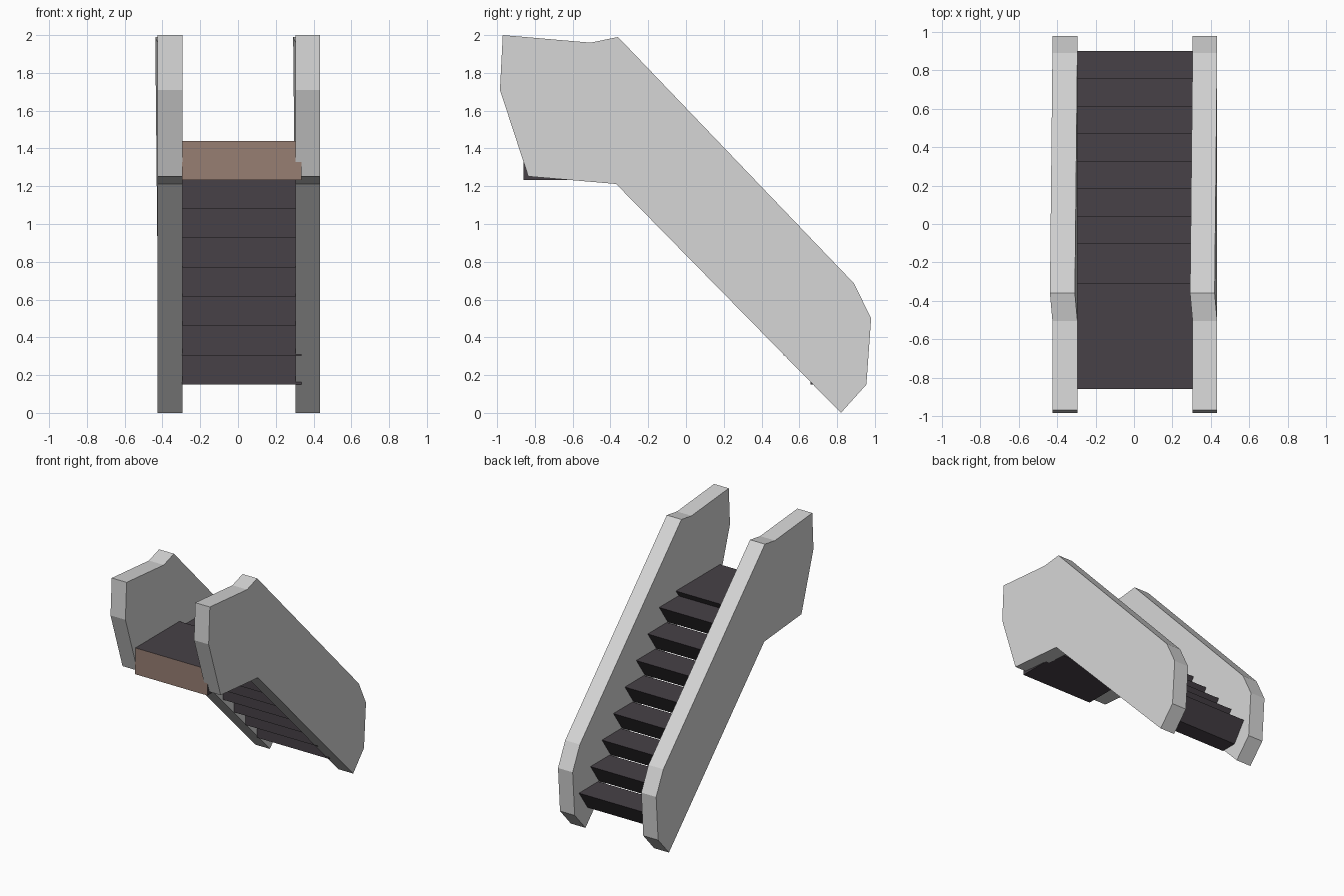
import bpy

if "Cube" in bpy.data.objects:
    bpy.data.objects.remove(bpy.data.objects["Cube"])


def material(name, rgb):
    m = bpy.data.materials.new(name)
    m.diffuse_color = (*rgb, 1)
    m.use_nodes = True
    m.node_tree.nodes["Principled BSDF"].inputs["Base Color"].default_value = m.diffuse_color
    return m


GREY = material("light_grey", (0.67, 0.67, 0.67))
DARK = material("dark_tread", (0.063, 0.053, 0.063))
BROWN = material("brown_front", (0.31, 0.21, 0.17))


def prism(name, profile, x0, x1, mats, shifts=None):
    """Extrude a (y, z) profile, listed clockwise seen from +x, from x0 to x1."""
    shifts = shifts or {}
    n = len(profile)
    verts = [(x + shifts.get(i, 0), y, z)
             for x in (x0, x1) for i, (y, z) in enumerate(profile)]
    faces = [list(range(n)), list(range(2 * n - 1, n - 1, -1))]
    faces += [[i, i + n, (i + 1) % n + n, (i + 1) % n] for i in range(n)]
    me = bpy.data.meshes.new(name)
    me.from_pydata(verts, [], faces)
    for m in mats:
        me.materials.append(m)
    me.update()
    ob = bpy.data.objects.new(name, me)
    bpy.context.collection.objects.link(ob)
    return ob


# Side panels, with one corner leaning slightly sideways
panel = [(-0.97, 2.0), (-0.505, 1.96), (-0.36, 1.99), (0.89, 0.685), (0.98, 0.50),
         (0.955, 0.15), (0.82, 0.0), (-0.37, 1.212), (-0.835, 1.252), (-0.985, 1.71)]
prism("left_side_panel", panel, -0.425, -0.295, [GREY], {2: -0.013})
prism("right_side_panel", panel, 0.305, 0.433, [GREY], {2: -0.013})

# Steps with undercut risers
X0, X1 = -0.297, 0.335
RISE, RUN, UNDERCUT = 0.155, 0.143, 0.107
for i in range(8):
    y, z = 0.90 - i * RUN, 0.15 + i * RISE
    prism(f"step_{i + 1}",
          [(y - 0.24, z + RISE), (y, z + RISE), (y - UNDERCUT, z), (y - 0.24, z)],
          X0, X1, [DARK])

# Upper landing with a brown front face
landing = prism("upper_landing",
                [(-0.86, 1.44), (-0.31, 1.44), (-0.455, 1.232), (-0.86, 1.232)],
                X0, X1, [DARK, BROWN])
for p in landing.data.polygons:
    if p.center.y < -0.85:
        p.material_index = 1
